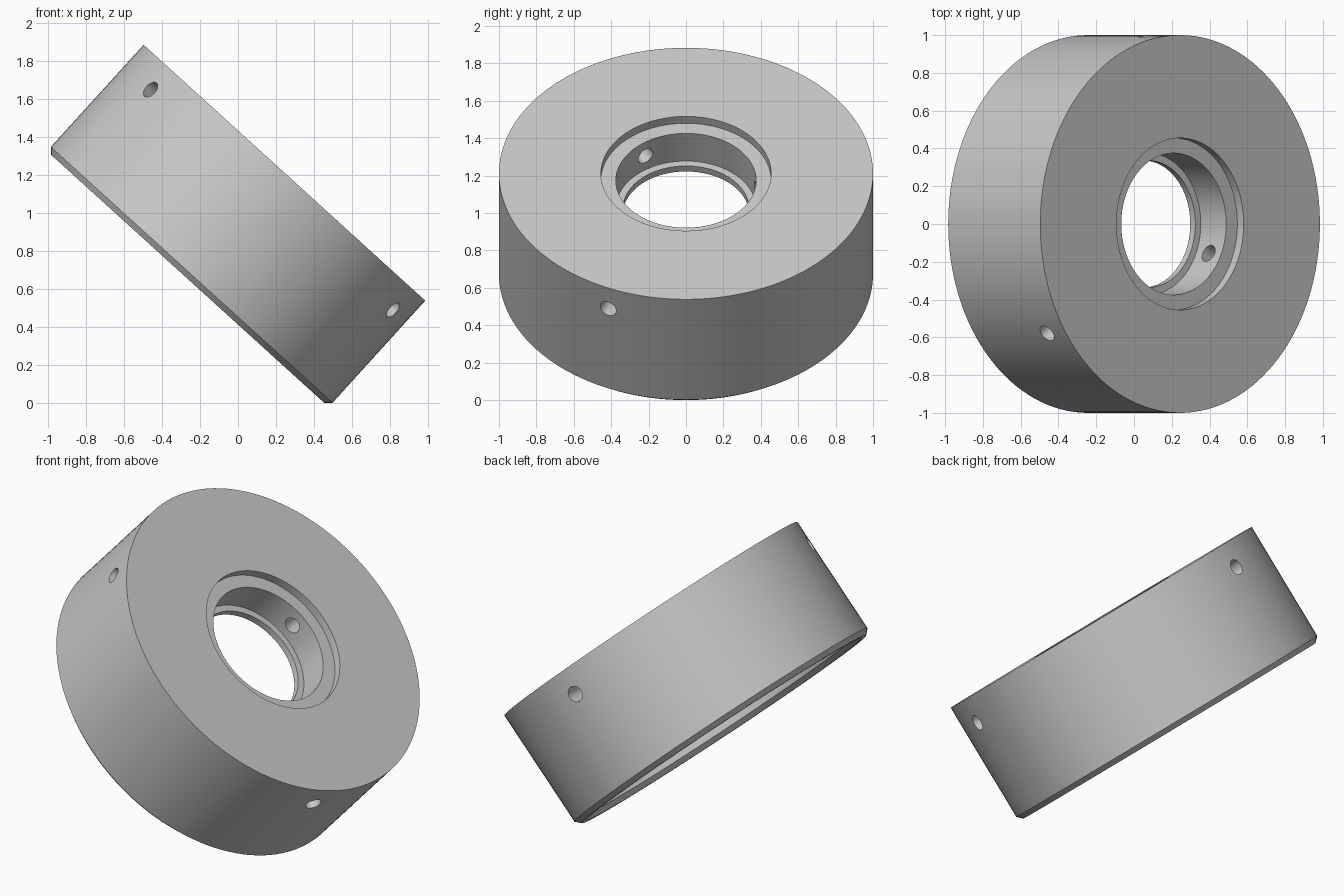
import bpy
import bmesh
from math import radians, cos, sin, pi
from mathutils import Matrix, Vector

if "Cube" in bpy.data.objects:
    bpy.data.objects.remove(bpy.data.objects["Cube"], do_unlink=True)

TILT = radians(42.25)
SEGMENTS = 128
HOLE_DEPTH = 0.15      # set-screw centres below the top face
HOLE_RADIUS = 0.047

# Plain metal material
metal = bpy.data.materials.new("grey_metal")
metal.use_nodes = True
grey = (0.58, 0.58, 0.58, 1)
metal.diffuse_color = grey
metal.node_tree.nodes["Principled BSDF"].inputs["Base Color"].default_value = grey


def lathe(name, profile):
    """Revolve a closed (radius, height) profile about the z axis."""
    bm = bmesh.new()
    verts = [bm.verts.new((r, 0, z)) for r, z in profile]
    edges = [bm.edges.new((a, b)) for a, b in zip(verts, verts[1:] + verts[:1])]
    bmesh.ops.spin(bm, geom=verts + edges, cent=(0, 0, 0), axis=(0, 0, 1),
                   angle=2 * pi, steps=SEGMENTS, use_merge=True)
    bmesh.ops.remove_doubles(bm, verts=bm.verts, dist=1e-5)
    bmesh.ops.recalc_face_normals(bm, faces=bm.faces)
    return to_object(bm, name)


def to_object(bm, name):
    mesh = bpy.data.meshes.new(name)
    bm.to_mesh(mesh)
    bm.free()
    mesh.materials.append(metal)
    obj = bpy.data.objects.new(name, mesh)
    bpy.context.collection.objects.link(obj)
    return obj


# Collar: stepped bore from above, wide cup below, rim chamfered on both sides
collar = lathe("collar", [
    (0.455, 0), (1, 0), (1, -0.725), (0.97, -0.755), (0.94, -0.755),
    (0.91, -0.725), (0.91, -0.29), (0.336, -0.29), (0.336, -0.25),
    (0.375, -0.25), (0.375, -0.05), (0.455, -0.05)])

# Three radial set-screw holes, evenly spaced
bm = bmesh.new()
for i in range(3):
    angle = radians(-24.6 + 120 * i)
    outward = Vector((cos(angle), sin(angle), 0))
    place = (Matrix.Translation(outward * 0.7 - Vector((0, 0, HOLE_DEPTH)))
             @ outward.to_track_quat("Z", "Y").to_matrix().to_4x4())
    bmesh.ops.create_cone(bm, cap_ends=True, segments=32, radius1=HOLE_RADIUS,
                          radius2=HOLE_RADIUS, depth=0.8, matrix=place)
cutter = to_object(bm, "hole_cutter")
cutter.hide_render = True

drill = collar.modifiers.new("screw_holes", "BOOLEAN")
drill.operation = "DIFFERENCE"
drill.solver = "EXACT"
drill.object = cutter
bpy.ops.object.select_all(action="DESELECT")
collar.select_set(True)
bpy.context.view_layer.objects.active = collar
bpy.ops.object.modifier_apply(modifier=drill.name)
bpy.data.objects.remove(cutter, do_unlink=True)

# Smooth curves with crisp rims, then lean the collar over
bpy.ops.object.shade_smooth_by_angle(angle=radians(30))
collar.rotation_euler = (0, TILT, 0)
collar.location = (0.244, 0, 1.211)
